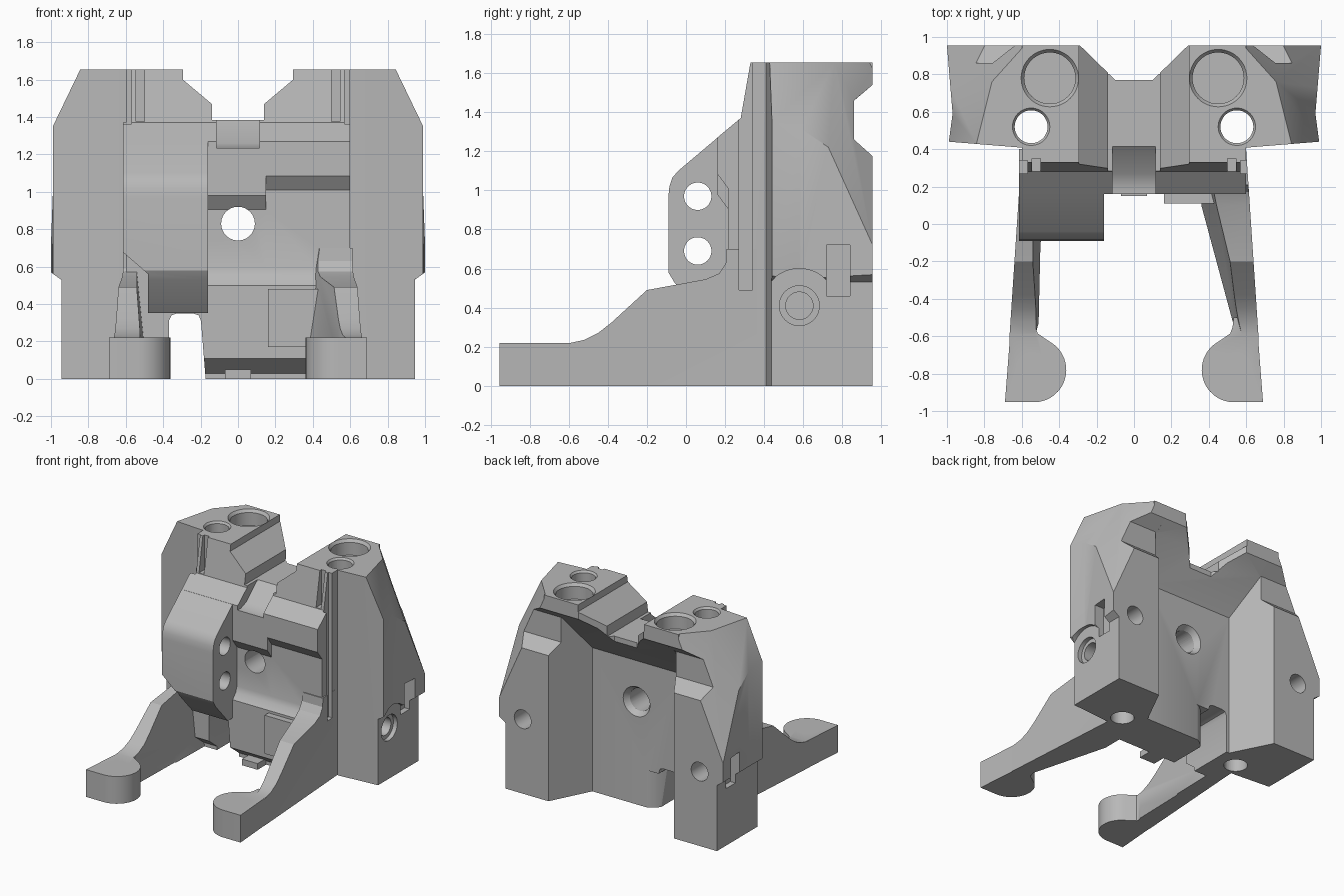
import bpy, bmesh, math
from mathutils import Vector, Matrix

if "Cube" in bpy.data.objects:
    bpy.data.objects.remove(bpy.data.objects["Cube"], do_unlink=True)

grey = bpy.data.materials.new("machined_grey")
grey.use_nodes = True
grey.diffuse_color = (0.48, 0.48, 0.48, 1)
grey.node_tree.nodes["Principled BSDF"].inputs["Base Color"].default_value = (0.48, 0.48, 0.48, 1)


def to_object(bm, name):
    bmesh.ops.recalc_face_normals(bm, faces=bm.faces)
    mesh = bpy.data.meshes.new(name)
    bm.to_mesh(mesh)
    bm.free()
    mesh.materials.append(grey)
    ob = bpy.data.objects.new(name, mesh)
    bpy.context.collection.objects.link(ob)
    return ob


def prism(name, axis, pts, lo, hi, planes=(), sx=1):
    """Extrude a 2D profile along an axis, trim it by planes, mirror it if sx is -1."""
    place = {"x": lambda a, b, t: (t, a, b),
             "y": lambda a, b, t: (a, t, b),
             "z": lambda a, b, t: (a, b, t)}[axis]
    bm = bmesh.new()
    face = bm.faces.new([bm.verts.new(place(a, b, lo)) for a, b in pts])
    ext = bmesh.ops.extrude_face_region(bm, geom=[face])
    moved = [v for v in ext["geom"] if isinstance(v, bmesh.types.BMVert)]
    bmesh.ops.translate(bm, verts=moved, vec=place(0, 0, hi - lo))
    # Extruding may leave the start cap behind or drop it; close the solid either way
    rim = [e for e in bm.edges if e.is_boundary]
    if rim:
        bmesh.ops.holes_fill(bm, edges=rim)
    bmesh.ops.recalc_face_normals(bm, faces=bm.faces)
    for p, q, r, away in planes:
        p, q, r = Vector(p), Vector(q), Vector(r)
        n = (q - p).cross(r - p).normalized()
        if n.dot(Vector(away)) < 0:
            n = -n
        geom = bm.verts[:] + bm.edges[:] + bm.faces[:]
        bmesh.ops.bisect_plane(bm, geom=geom, plane_co=p, plane_no=n, clear_outer=True)
        rim = [e for e in bm.edges if e.is_boundary]
        if rim:
            bmesh.ops.holes_fill(bm, edges=rim)
    if sx < 0:
        bmesh.ops.scale(bm, verts=bm.verts, vec=(-1, 1, 1))
    return to_object(bm, name)


def box(name, x, y, z, sx=1):
    return prism(name, "z", [(x[0], y[0]), (x[1], y[0]), (x[1], y[1]), (x[0], y[1])], *z, sx=sx)


def rod(name, start, end, r1, r2=None):
    """Cylinder or cone between two points."""
    a, b = Vector(start), Vector(end)
    bm = bmesh.new()
    bmesh.ops.create_cone(bm, cap_ends=True, segments=48, radius1=r1,
                          radius2=r2 or r1, depth=(b - a).length)
    rot = (b - a).to_track_quat("Z", "Y").to_matrix().to_4x4()
    bm.transform(Matrix.Translation((a + b) / 2) @ rot)
    return to_object(bm, name)


def combine(target, tool, operation):
    mod = target.modifiers.new("combine", "BOOLEAN")
    mod.operation, mod.solver, mod.object = operation, "EXACT", tool
    bpy.context.view_layer.objects.active = target
    bpy.ops.object.modifier_apply(modifier=mod.name)
    bpy.data.objects.remove(tool, do_unlink=True)


def add(tool):
    combine(body, tool, "UNION")


def cut(tool, target=None):
    combine(target or body, tool, "DIFFERENCE")


# Central body with the overhanging back
body = prism("bracket_body", "x", [
    (.26, 0), (.63, 0), (.63, 1.16), (.855, 1.455), (.955, 1.54), (.955, 1.655), (.33, 1.655),
    (.28, 1.37), (.16, 1.27), (.16, .11), (.26, .03)], -.6, .6)

# Stepped recess on the left half of the front
for x0, x1, top in ((-.16, .152, .98), (.15, .7, 1.085)):
    cut(prism("front_recess", "x", [
        (.1, top), (.16, top), (.215, top - .075), (.215, .59), (.2, .545), (.16, .5),
        (.1, .5)], x0, x1))

# Rounded bulge on the right half of the front, its outer lower corner cut away
bulge = prism("front_bulge", "x", [
    (.4, 1.37), (.28, 1.37), (-.04, 1.1), (-.07, 1.065), (-.085, 1.02), (-.09, .97),
    (-.09, .58), (-.06, .53), (.1, .353), (.4, .353)], -.615, -.16)
cut(prism("bulge_corner", "y", [(-.63, .69), (-.48, .56), (-.48, .3), (-.7, .3), (-.7, .69)],
          -.2, .18), bulge)
add(bulge)
add(box("lower_pad", (.16, .44), (.11, .3), (.17, .48)))
add(box("bottom_tab", (-.07, .07), (.15, .4), (0, .05)))

# Side towers
for s in (1, -1):
    add(prism("side_tower", "z", [
        (.99, .44), (.97, .59), (1, .955), (.56, .955), (.385, .61), (.45, .41), (.62, .41)],
        0, 1.655, [
            ((.84, .44, 1.655), (.76, .76, 1.655), (.99, .44, 1.35), (1, 0, 0)),
            ((.76, .76, 1.655), (.98, .74, 1.2), (1, .955, .72), (1, 0, 0))], s))

# Legs: plan outline trimmed by a lean plane, then by the side profile
leg_side = [(-.9, 0), (-.9, .218), (-.6, .218), (-.52, .235), (-.45, .27), (-.38, .325),
            (-.2, .49), (.1, .545), (.17, .575), (.205, .63), (.208, .7), (.4, .7), (.4, 0)]
foot_arc = [(.535 + .173 * math.cos(a), -.78 + .173 * math.sin(a))
            for a in (math.radians(270 - 8 * i) for i in range(20))]
for s in (1, -1):
    if s > 0:
        inner = [(.36, .39), (.36, .1), (.53, -.53)]
        lean = ((.355, .1, 0), (.525, -.53, 0), (.45, .1, .6), (-1, 0, 0))
    else:
        inner = [(.385, .39), (.4, .1), (.5, -.1), (.51, -.53)]
        lean = ((.49, -.1, 0), (.5, -.53, 0), (.54, -.1, .5), (-1, 0, 0))
    leg = prism("leg", "z", [(.6, .39), *inner, (.535, -.62), (.667, -.62)], -.1, .8, [lean], s)
    combine(leg, prism("leg_profile", "x", leg_side, -.9, .9), "INTERSECT")
    add(leg)
    # Foot boss, blended into the leg
    add(prism("foot", "z", [*foot_arc, (.515, -.585), (.527, -.55), (.533, -.5), (.655, -.5),
                            (.69, -.953)], 0, .22, sx=s))

# Saddle channel over the top
cut(prism("channel", "y", [(-.14, 1.385), (.14, 1.385), (.14, 1.47), (.295, 1.6), (.295, 1.8),
                           (-.295, 1.8), (-.295, 1.6), (-.14, 1.47)], -.2, 1.2))
cut(prism("channel_back", "z", [(-.1, .77), (.1, .77), (.3, .965), (.3, 1.1), (-.3, 1.1),
                                (-.3, .965)], 1.1, 1.8))
cut(prism("channel_dip", "x", [(-.2, 1.235), (.2, 1.235), (.27, 1.26), (.42, 1.39), (.42, 1.5),
                               (-.2, 1.5)], -.115, .115))

# Arch under the bulge, with the wall rounded beside it
cut(prism("arch", "y", [(-.37, -.1), (-.37, .31), (-.355, .34), (-.325, .35), (-.24, .35),
                        (-.21, .34), (-.198, .31), (-.165, -.1)], -.5, 1.2))
cut(prism("arch_rounding", "z", [(-.06, .64), (-.11, .62), (-.16, .58), (-.21, .5),
                                 (-.25, .5), (-.25, .64)], -.1, .3))

# Details repeated on both sides
for s in (1, -1):
    # Undercut behind the top plate
    cut(prism("back_notch", "x", [(.86, 1.26), (.86, 1.46), (.955, 1.54), (1.1, 1.66),
                                  (1.1, 1.05), (.955, 1.175)], .5, 1.2, sx=s))
    # Step in the outer wall, raised around the side hole
    cut(prism("outer_step", "y", [(.945, -.1), (.945, .53), (1.1, .64), (1.1, -.1)],
              .3, 1.1, sx=s))
    cut(rod("step_arch", (s * .945, .58, .41), (s * 1.1, .58, .41), .19))
    cut(box("side_window", (.9, 1.1), (.72, .84), (.46, .72), s))
    cut(rod("side_hole", (s * .72, .58, .41), (s * 1.1, .58, .41), .07))
    cut(rod("side_counterbore", (s * .91, .58, .41), (s * 1.1, .58, .41), .102))
    cut(rod("back_hole", (s * .79, .75, .6), (s * .79, 1.1, .6), .075))
    # Vertical slot at the front shoulder
    cut(box("shoulder_slot", (.57, .7), (.27, .34), (.49, 1.8), s))
    cut(box("shoulder_groove", (.5, .545), (.2, .35), (1.375, 1.8), s))
    # Top bores
    cut(rod("large_bore", (s * .45, .78, 1.53), (s * .45, .78, 1.8), .137))
    cut(rod("large_bore_rim", (s * .45, .78, 1.63), (s * .45, .78, 1.68), .135, .172))
    cut(rod("bolt_bore", (s * .55, .52, -.1), (s * .55, .52, 1.8), .088))
    cut(rod("bolt_rim", (s * .55, .52, 1.635), (s * .55, .52, 1.675), .085, .115))
    cut(rod("bolt_base_rim", (s * .55, .52, .02), (s * .55, .52, -.02), .085, .115))
    # Foot holes
    cut(rod("foot_bore", (s * .54, -.78, -.1), (s * .54, -.78, .4), .078))
    cut(rod("foot_rim", (s * .54, -.78, .2), (s * .54, -.78, .24), .075, .11))
    cut(rod("foot_base_rim", (s * .54, -.78, .02), (s * .54, -.78, -.02), .075, .11))

# Centre bore with a flared back, and cross holes in the bulge
cut(rod("centre_bore", (0, -.2, .83), (0, 1.1, .83), .09))
cut(rod("centre_flare", (0, .58, .83), (0, .66, .83), .085, .14))
for z in (.97, .69):
    cut(rod("cross_hole", (-.8, .06, z), (.0, .06, z), .07))

# Crisp edges, smooth curves
bpy.ops.object.select_all(action="DESELECT")
body.select_set(True)
bpy.context.view_layer.objects.active = body
bpy.ops.object.shade_smooth_by_angle(angle=math.radians(28))
